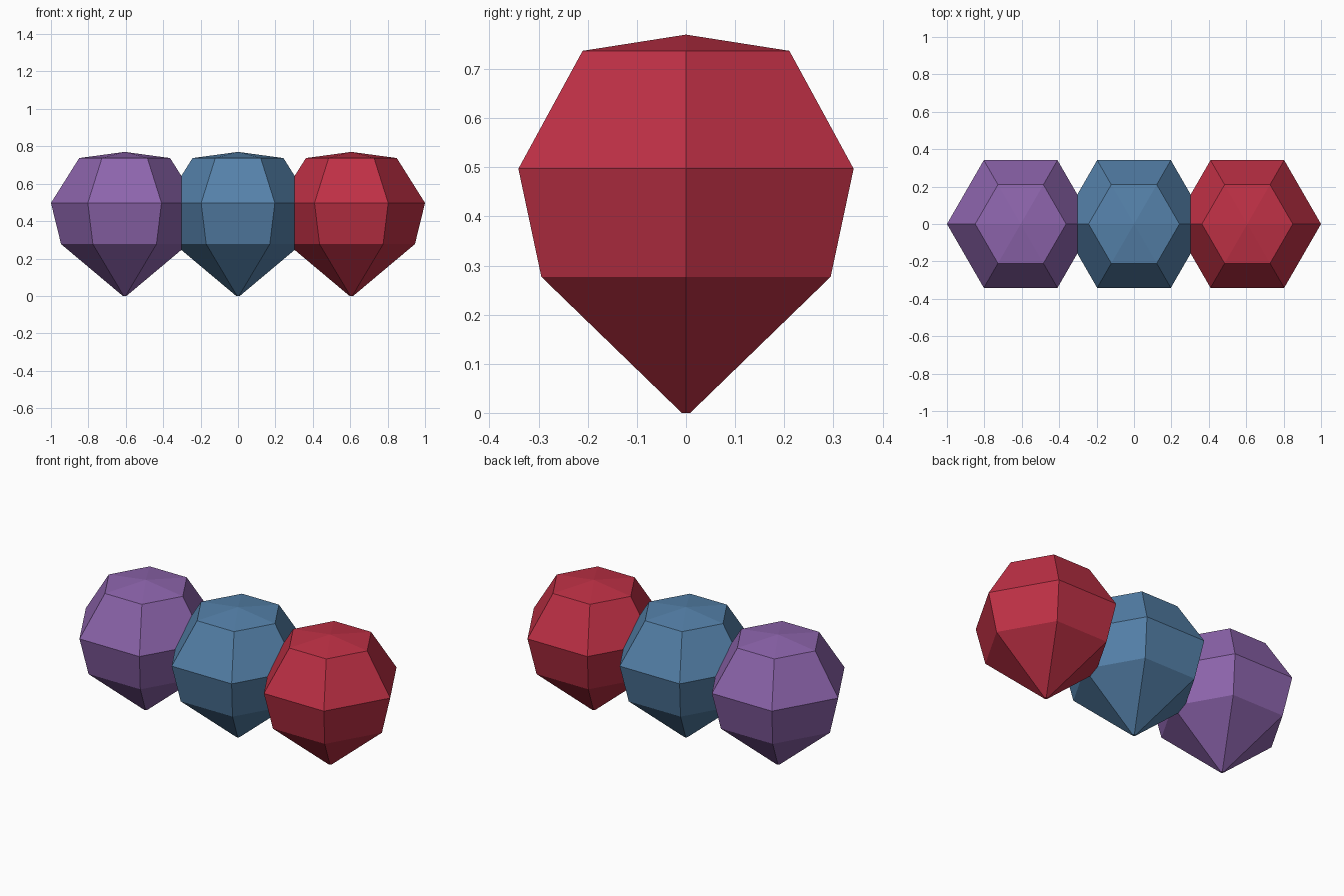
import bpy, bmesh
from math import cos, sin, pi

if "Cube" in bpy.data.objects:
    bpy.data.objects.remove(bpy.data.objects["Cube"])

SIDES = 6
# (radius, height) rings of a cut gem, from the culet to the crown
RINGS = [(0.01, 0.0), (0.34, 0.277), (0.394, 0.497), (0.243, 0.737)]
TOP = 0.77


def gem(name, x, color):
    bm = bmesh.new()
    rings = [[bm.verts.new((r * cos(2 * pi * i / SIDES), r * sin(2 * pi * i / SIDES), z))
              for i in range(SIDES)] for r, z in RINGS]
    # facet bands
    for a, b in zip(rings, rings[1:]):
        for i in range(SIDES):
            j = (i + 1) % SIDES
            bm.faces.new((a[i], a[j], b[j], b[i]))
    # small flat culet and shallow pointed table
    bm.faces.new(rings[0][::-1])
    apex = bm.verts.new((0, 0, TOP))
    for i in range(SIDES):
        bm.faces.new((rings[-1][i], rings[-1][(i + 1) % SIDES], apex))
    mesh = bpy.data.meshes.new(name)
    bm.to_mesh(mesh)
    bm.free()
    mat = bpy.data.materials.new(name + "_color")
    mat.diffuse_color = (*color, 1)
    mat.use_nodes = True
    mat.node_tree.nodes["Principled BSDF"].inputs["Base Color"].default_value = mat.diffuse_color
    mesh.materials.append(mat)
    ob = bpy.data.objects.new(name, mesh)
    ob.location.x = x
    bpy.context.collection.objects.link(ob)


# row of three overlapping gems
gem("purple_gem", -0.606, (0.27, 0.13, 0.42))
gem("blue_gem", 0.0, (0.09, 0.22, 0.40))
gem("red_gem", 0.606, (0.52, 0.03, 0.06))
